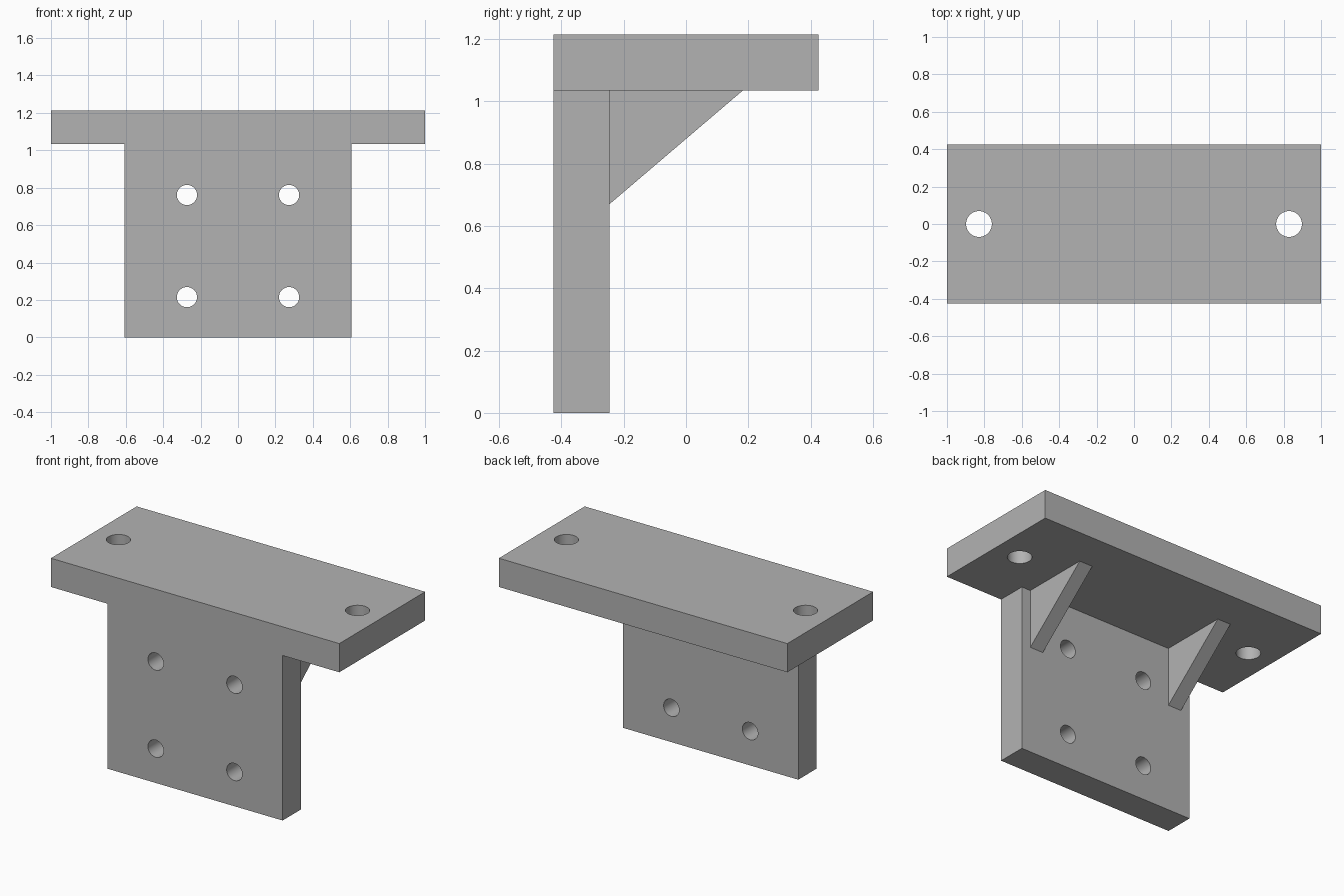
import bpy, bmesh, math
from mathutils import Matrix, Vector

if "Cube" in bpy.data.objects:
    bpy.data.objects.remove(bpy.data.objects["Cube"])

steel = bpy.data.materials.new("plain grey")
steel.diffuse_color = (0.45, 0.45, 0.45, 1)
steel.use_nodes = True
steel.node_tree.nodes["Principled BSDF"].inputs["Base Color"].default_value = steel.diffuse_color


def make(name, bm):
    bmesh.ops.recalc_face_normals(bm, faces=bm.faces[:])
    me = bpy.data.meshes.new(name)
    bm.to_mesh(me)
    bm.free()
    me.materials.append(steel)
    ob = bpy.data.objects.new(name, me)
    bpy.context.collection.objects.link(ob)
    return ob


def prism(name, pts, direction):
    """Extrude a flat outline along a direction."""
    bm = bmesh.new()
    face = bm.faces.new([bm.verts.new(p) for p in pts])
    ext = bmesh.ops.extrude_face_region(bm, geom=[face])["geom"]
    bmesh.ops.translate(bm, vec=Vector(direction),
                        verts=[v for v in ext if isinstance(v, bmesh.types.BMVert)])
    return make(name, bm)


def drill(name, center, radius, axis):
    bm = bmesh.new()
    rot = Matrix.Rotation(math.pi / 2, 4, 'X') if axis == 'Y' else Matrix()
    bmesh.ops.create_cone(bm, cap_ends=True, segments=48, radius1=radius, radius2=radius,
                          depth=0.4, matrix=Matrix.Translation(center) @ rot)
    return make(name, bm)


def combine(target, other, operation):
    mod = target.modifiers.new(operation.lower(), 'BOOLEAN')
    mod.operation, mod.solver, mod.object = operation, 'EXACT', other
    bpy.context.view_layer.objects.active = target
    bpy.ops.object.modifier_apply(modifier=mod.name)
    bpy.data.objects.remove(other)


W, D, T = 0.607, 0.425, 0.18      # wall half width, half depth, plate thickness
H, TOP = 1.034, 1.214             # underside and top of the shelf plate

# T-shaped front slab: wall plate plus front strip of the shelf
bracket = prism("bracket", [(-W, -D, 0), (W, -D, 0), (W, -D, H), (1, -D, H), (1, -D, TOP),
                            (-1, -D, TOP), (-1, -D, H), (-W, -D, H)], (0, T, 0))

# Shelf plate across the full depth
shelf = prism("shelf", [(-1, -D, H), (1, -D, H), (1, D, H), (-1, D, H)], (0, 0, TOP - H))
combine(bracket, shelf, 'UNION')

# Triangular gussets, sunk slightly into both plates
y0 = -D + T
for x in (-0.546, 0.455):
    gusset = prism("gusset", [(x, y0 - 0.05, 0.67), (x, y0, 0.67), (x, 0.182, H),
                              (x, 0.182, H + 0.05), (x, y0 - 0.05, H + 0.05)], (0.091, 0, 0))
    combine(bracket, gusset, 'UNION')

# Bolt holes through the wall and the shelf
for x in (-1, 1):
    for z in (0.215, 0.761):
        combine(bracket, drill("wall_drill", (0.273 * x, -D + T / 2, z), 0.054, 'Y'), 'DIFFERENCE')
    combine(bracket, drill("shelf_drill", (0.829 * x, 0, H + T / 2), 0.069, 'Z'), 'DIFFERENCE')

bpy.ops.object.select_all(action='DESELECT')
bracket.select_set(True)
bpy.context.view_layer.objects.active = bracket
bpy.ops.object.shade_smooth_by_angle(angle=math.radians(30))
